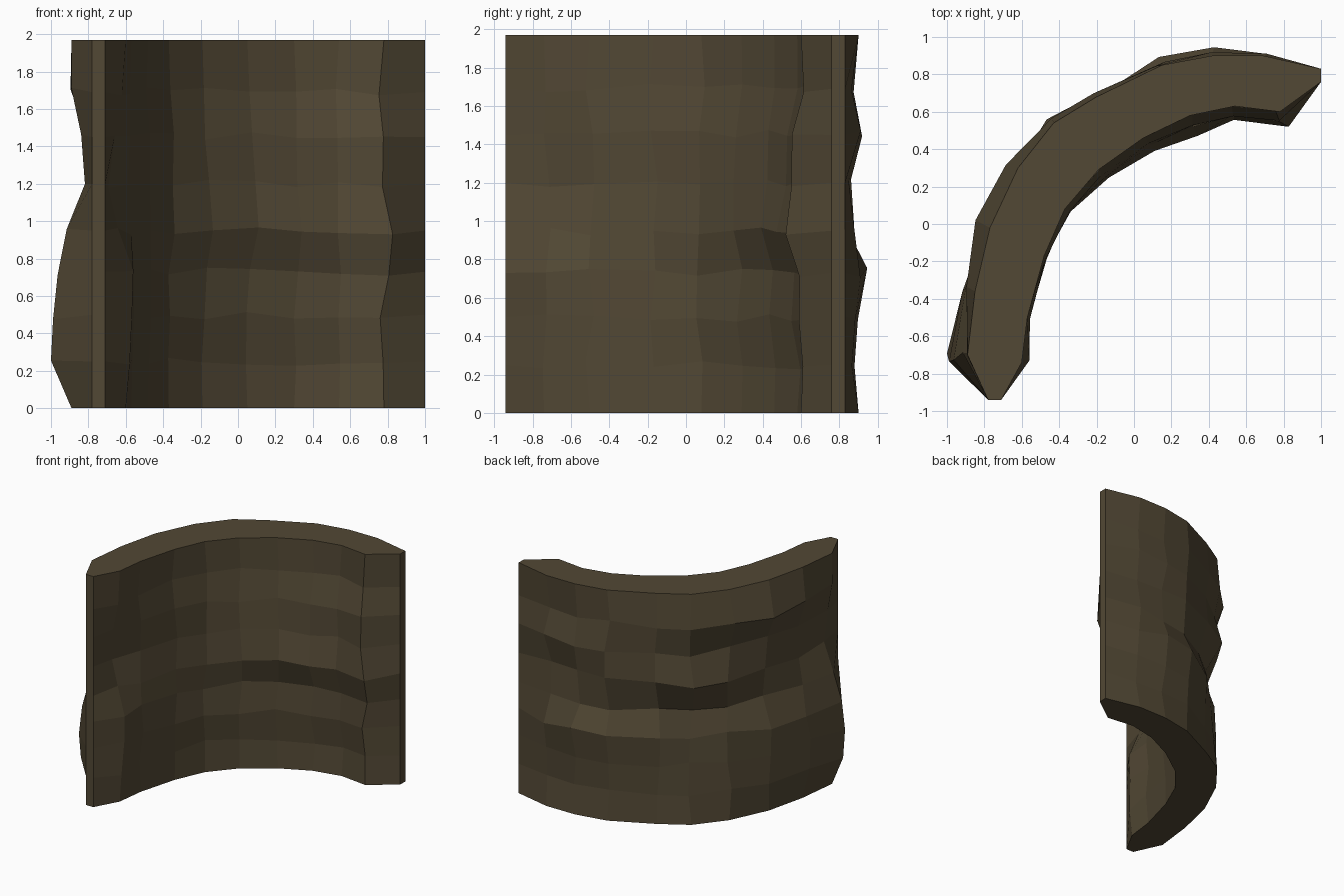
import bpy, bmesh, random
from mathutils import Vector

if "Cube" in bpy.data.objects:
    bpy.data.objects.remove(bpy.data.objects["Cube"])

random.seed(4)

# Plan profiles: outer face from right end to front end, inner face back again
OUTER = [(1, .83), (.69, .90), (.42, .90), (.15, .85), (-.2, .68), (-.43, .54),
         (-.62, .30), (-.77, -.02), (-.85, -.36), (-.89, -.70), (-.78, -.94)]
INNER = [(-.71, -.94), (-.60, -.74), (-.57, -.5), (-.48, -.17), (-.37, .08),
         (-.19, .29), (.05, .46), (.30, .58), (.54, .63), (.78, .60), (1, .76)]
ROWS = [0, .25, .50, .73, .95, 1.2, 1.45, 1.69, 1.97]

# Bulge of the rock from bottom row to top row, at a few columns
OUTER_BULGE = {
    0: [0] * 9,
    1: [0, -.03, -.02, .01, -.03, -.05, .01, -.04, 0],
    2: [0, -.02, 0, .05, -.04, -.04, .02, -.03, 0],
    3: [0, -.01, .01, .05, -.04, .00, .01, .01, 0],
    5: [0, -.02, -.04, -.06, -.10, .04, -.02, .03, 0],
    7: [0, .02, .03, .03, -.06, -.04, -.04, .09, 0],
    9: [0, .11, .10, .08, .02, -.07, -.05, .0, 0],
    10: [0] * 9,
}
INNER_BULGE = {
    0: [0] * 9,
    1: [0, .02, .03, .04, -.05, -.10, -.06, -.02, 0],
    2: [0, .01, .01, .01, 0, -.02, -.01, 0, 0],
    4: [0, -.01, .02, .01, .03, .02, .03, .0, 0],
    5: [0, -.01, .02, .01, .07, .05, .03, .0, 0],
    7: [0, -.01, .03, .02, .12, .06, .05, .0, 0],
    8: [0, -.01, .02, .02, .07, .04, .05, .0, 0],
    9: [0, -.01, .01, .01, .09, .05, .05, -.02, 0],
    10: [0] * 9,
}


def bulge(table, col, row):
    keys = sorted(table)
    for a, b in zip(keys, keys[1:]):
        if a <= col <= b:
            t = (col - a) / (b - a)
            return table[a][row] * (1 - t) + table[b][row] * t


def face_points(profile, table, row):
    """One horizontal run of points, pushed along the plan normal."""
    pts = []
    last = len(profile) - 1
    for c, (x, y) in enumerate(profile):
        p = Vector((x, y, ROWS[row]))
        if 0 < c < last and 0 < row < len(ROWS) - 1:
            along = Vector(profile[c + 1]) - Vector(profile[c - 1])
            along.normalize()
            out = Vector((along.y, -along.x, 0))
            p += out * (bulge(table, c, row) + random.uniform(-.005, .005))
            p += Vector((along.x, along.y, 0)) * random.uniform(-.025, .025)
            p.z += random.uniform(-.025, .025)
            p.x, p.y = max(p.x, -1), min(p.y, .945)
        pts.append(p)
    return pts


# Closed loop of points per row, skinned with quads and capped top and bottom
bm = bmesh.new()
rings = []
for r in range(len(ROWS)):
    ring = face_points(OUTER, OUTER_BULGE, r) + face_points(INNER, INNER_BULGE, r)
    rings.append([bm.verts.new(p) for p in ring])
n = len(rings[0])
for lo, hi in zip(rings, rings[1:]):
    for i in range(n):
        j = (i + 1) % n
        bm.faces.new((lo[i], lo[j], hi[j], hi[i]))
bm.faces.new(rings[-1])
bm.faces.new(rings[0][::-1])
bmesh.ops.recalc_face_normals(bm, faces=bm.faces)

mesh = bpy.data.meshes.new("curved_rock_wall")
bm.to_mesh(mesh)
bm.free()
wall = bpy.data.objects.new("curved_rock_wall", mesh)
bpy.context.collection.objects.link(wall)

# Dark brown rock
mat = bpy.data.materials.new("rock_brown")
mat.diffuse_color = (.085, .065, .035, 1)
mat.use_nodes = True
mat.node_tree.nodes["Principled BSDF"].inputs["Base Color"].default_value = mat.diffuse_color
mesh.materials.append(mat)
